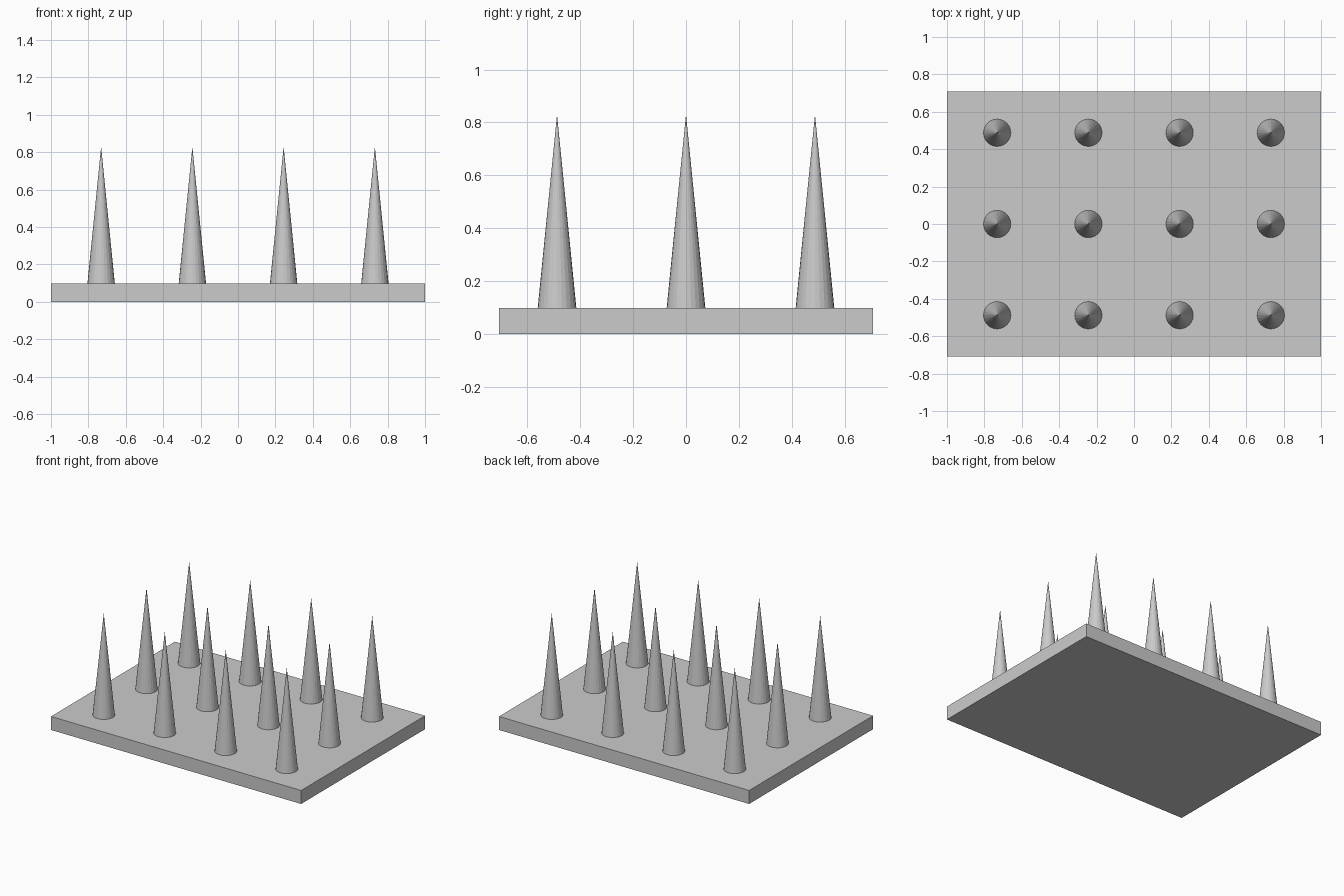
import bpy
import bmesh
from mathutils import Matrix

if "Cube" in bpy.data.objects:
    bpy.data.objects.remove(bpy.data.objects["Cube"])

UNIT = 2 / 4.1          # spacing between neighbouring spikes
PLATE_H = 0.2 * UNIT
SPIKE_H = 1.5 * UNIT
SPIKE_R = 0.15 * UNIT

grey = bpy.data.materials.new("light grey")
grey.diffuse_color = (0.6, 0.6, 0.6, 1)
grey.use_nodes = True
grey.node_tree.nodes["Principled BSDF"].inputs["Base Color"].default_value = grey.diffuse_color


def add_object(name, bm, location=(0, 0, 0)):
    mesh = bpy.data.meshes.new(name)
    bm.to_mesh(mesh)
    bm.free()
    mesh.materials.append(grey)
    obj = bpy.data.objects.new(name, mesh)
    obj.location = location
    bpy.context.collection.objects.link(obj)
    return obj


# Base plate
bm = bmesh.new()
bmesh.ops.create_cube(bm, size=1, matrix=Matrix.Diagonal((2, 2.9 * UNIT, PLATE_H, 1)))
add_object("base_plate", bm, (0, 0, PLATE_H / 2))

# Spikes: a grid of four by three flat-sided cones
for col in range(4):
    for row in range(3):
        bm = bmesh.new()
        bmesh.ops.create_cone(bm, cap_ends=True, segments=24,
                              radius1=SPIKE_R, radius2=0, depth=SPIKE_H)
        add_object(f"spike_{col + 1}_{row + 1}", bm,
                   ((col - 1.5) * UNIT, (row - 1) * UNIT, PLATE_H + SPIKE_H / 2))
